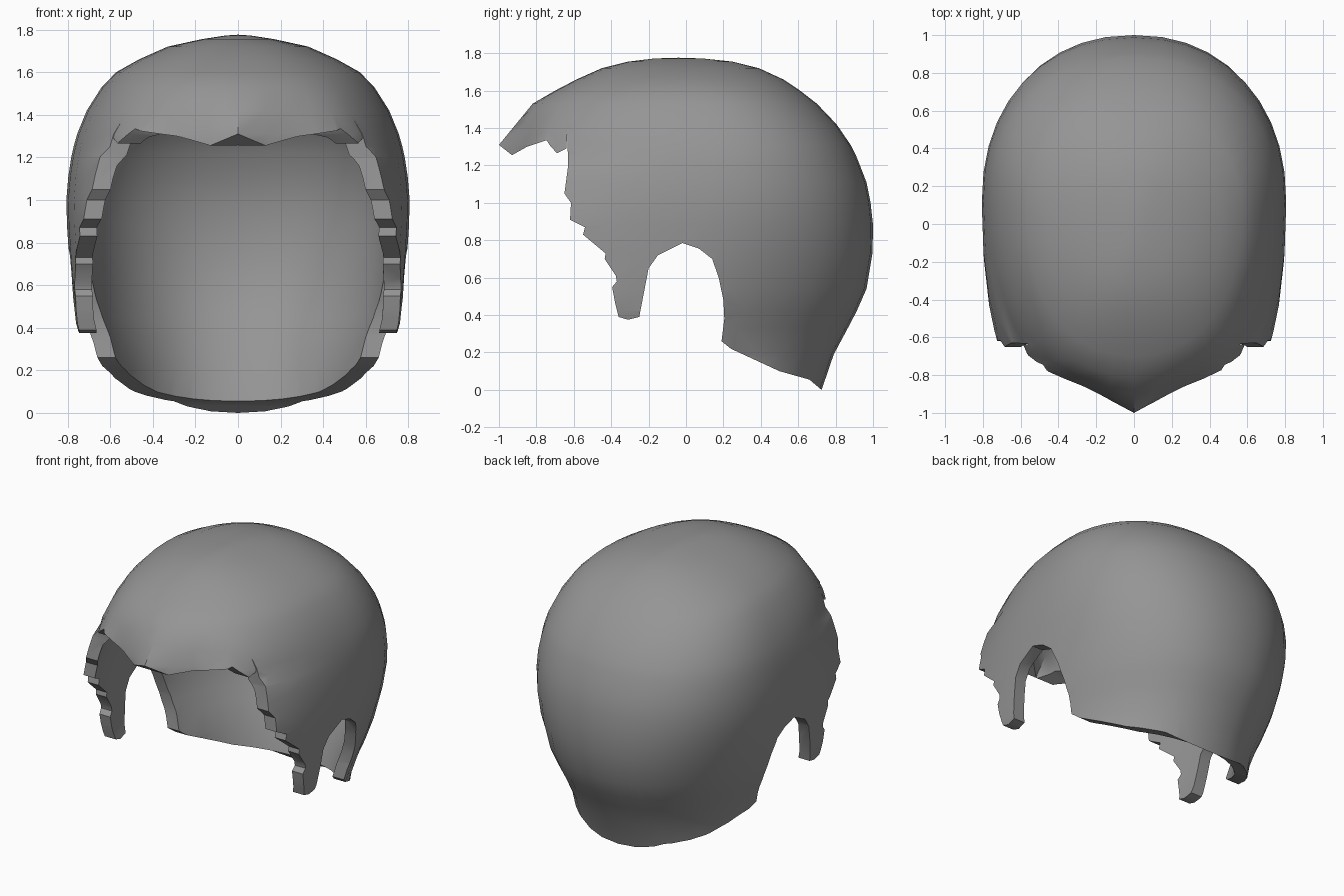
import bpy, bmesh, math

if "Cube" in bpy.data.objects:
    bpy.data.objects.remove(bpy.data.objects["Cube"])

SEG = 40
POWER = 2 / 2.2  # slightly squared plan
# Plan rings: height, front y, back y, half width, y of the widest point, fringe point
RINGS = [
    (-0.15, -0.90, 0.66, 0.68, -0.30, 0), (0.00, -0.95, 0.725, 0.69, -0.30, 0),
    (0.19, -1.00, 0.79, 0.70, -0.30, 0), (0.33, -1.05, 0.865, 0.735, -0.30, 0),
    (0.42, -1.15, 0.912, 0.76, -0.25, 0),
    (0.54, -1.25, 0.965, 0.777, -0.15, 0), (0.73, -1.38, 0.997, 0.793, 0.00, 0),
    (0.88, -1.40, 1.00, 0.803, 0.08, 0), (1.00, -1.28, 0.987, 0.806, 0.11, 0),
    (1.11, -1.19, 0.965, 0.797, 0.13, 0.02), (1.20, -1.12, 0.93, 0.783, 0.14, 0.06),
    (1.25, -1.01, 0.91, 0.772, 0.14, 0.09),
    (1.31, -1.00, 0.88, 0.755, 0.14, 0.09), (1.42, -0.91, 0.805, 0.71, 0.12, 0.04),
    (1.53, -0.82, 0.70, 0.64, 0.10, 0.01), (1.60, -0.70, 0.61, 0.572, 0.06, 0),
    (1.66, -0.585, 0.52, 0.465, 0.02, 0), (1.72, -0.45, 0.39, 0.33, 0.00, 0),
    (1.755, -0.31, 0.25, 0.17, -0.03, 0), (1.772, -0.17, 0.09, 0.06, -0.04, 0),
]
# Hairline seen from the side (y, z), tip of the fringe to the nape
HAIRLINE = [
    (-1.0, 1.31), (-0.93, 1.255), (-0.85, 1.30), (-0.745, 1.335), (-0.73, 1.31),
    (-0.69, 1.265), (-0.64, 1.29), (-0.635, 1.37), (-0.63, 1.20), (-0.65, 1.05),
    (-0.615, 1.00), (-0.62, 0.91), (-0.54, 0.87), (-0.55, 0.83), (-0.43, 0.73),
    (-0.435, 0.70), (-0.375, 0.61), (-0.37, 0.58), (-0.395, 0.55), (-0.38, 0.47),
    (-0.36, 0.39), (-0.31, 0.375), (-0.25, 0.39), (-0.20, 0.65), (-0.15, 0.72),
    (-0.02, 0.785), (0.07, 0.755), (0.14, 0.70), (0.175, 0.60), (0.20, 0.48),
    (0.205, 0.38), (0.19, 0.26), (0.24, 0.22), (0.50, 0.10), (0.66, 0.055),
    (0.725, 0.0),
]


def make_object(name, bm):
    bmesh.ops.recalc_face_normals(bm, faces=bm.faces[:])
    mesh = bpy.data.meshes.new(name)
    bm.to_mesh(mesh)
    bm.free()
    obj = bpy.data.objects.new(name, mesh)
    bpy.context.collection.objects.link(obj)
    return obj


# Hair dome lofted through the rings, drawn to a point over the forehead
bm = bmesh.new()
loops = []
for z, front, back, width, mid, point in RINGS:
    loop = []
    for i in range(SEG):
        a = 2 * math.pi * i / SEG
        c = math.copysign(abs(math.cos(a)) ** POWER, math.cos(a))
        s = math.copysign(abs(math.sin(a)) ** POWER, math.sin(a))
        y = mid + (back - mid if s > 0 else mid - front) * s
        u = min(abs(c) / 0.65, 1)
        if s < 0:
            y += point * 4 * u * (1 - u)
        loop.append(bm.verts.new((width * c, y, z)))
    loops.append(loop)
for lo, hi in zip(loops, loops[1:]):
    for i in range(SEG):
        j = (i + 1) % SEG
        bm.faces.new((lo[i], lo[j], hi[j], hi[i]))
crown = bm.verts.new((0, -0.04, 1.776))
for i in range(SEG):
    bm.faces.new((loops[-1][i], loops[-1][(i + 1) % SEG], crown))
hair = make_object("hair_cap", bm)

# Prism whose side outline is the ragged hairline
bm = bmesh.new()
outline = HAIRLINE + [(1.3, 0.0), (1.3, 2.0), (-1.3, 2.0), (-1.3, 1.31)]
sides = [[bm.verts.new((x, y, z)) for y, z in outline] for x in (-1.2, 1.2)]
for side in sides:
    bm.faces.new(side)
for i in range(len(outline)):
    j = (i + 1) % len(outline)
    bm.faces.new((sides[0][i], sides[0][j], sides[1][j], sides[1][i]))
cutter = make_object("hairline_cutter", bm)
cutter.hide_render = True

# Thickness, then trim to the hairline
solid = hair.modifiers.new("thickness", 'SOLIDIFY')
solid.thickness = 0.08
solid.offset = -1
trim = hair.modifiers.new("trim", 'BOOLEAN')
trim.operation = 'INTERSECT'
trim.solver = 'EXACT'
trim.object = cutter
bpy.context.view_layer.objects.active = hair
hair.select_set(True)
bpy.ops.object.modifier_apply(modifier="thickness")
bpy.ops.object.modifier_apply(modifier="trim")
bpy.data.objects.remove(cutter)

# Single grey colour, smooth shading with crisp rims
grey = bpy.data.materials.new("grey_hair")
grey.diffuse_color = (0.3, 0.3, 0.3, 1)
grey.use_nodes = True
grey.node_tree.nodes["Principled BSDF"].inputs["Base Color"].default_value = grey.diffuse_color
hair.data.materials.clear()
hair.data.materials.append(grey)
bpy.ops.object.shade_smooth_by_angle(angle=math.radians(35))
